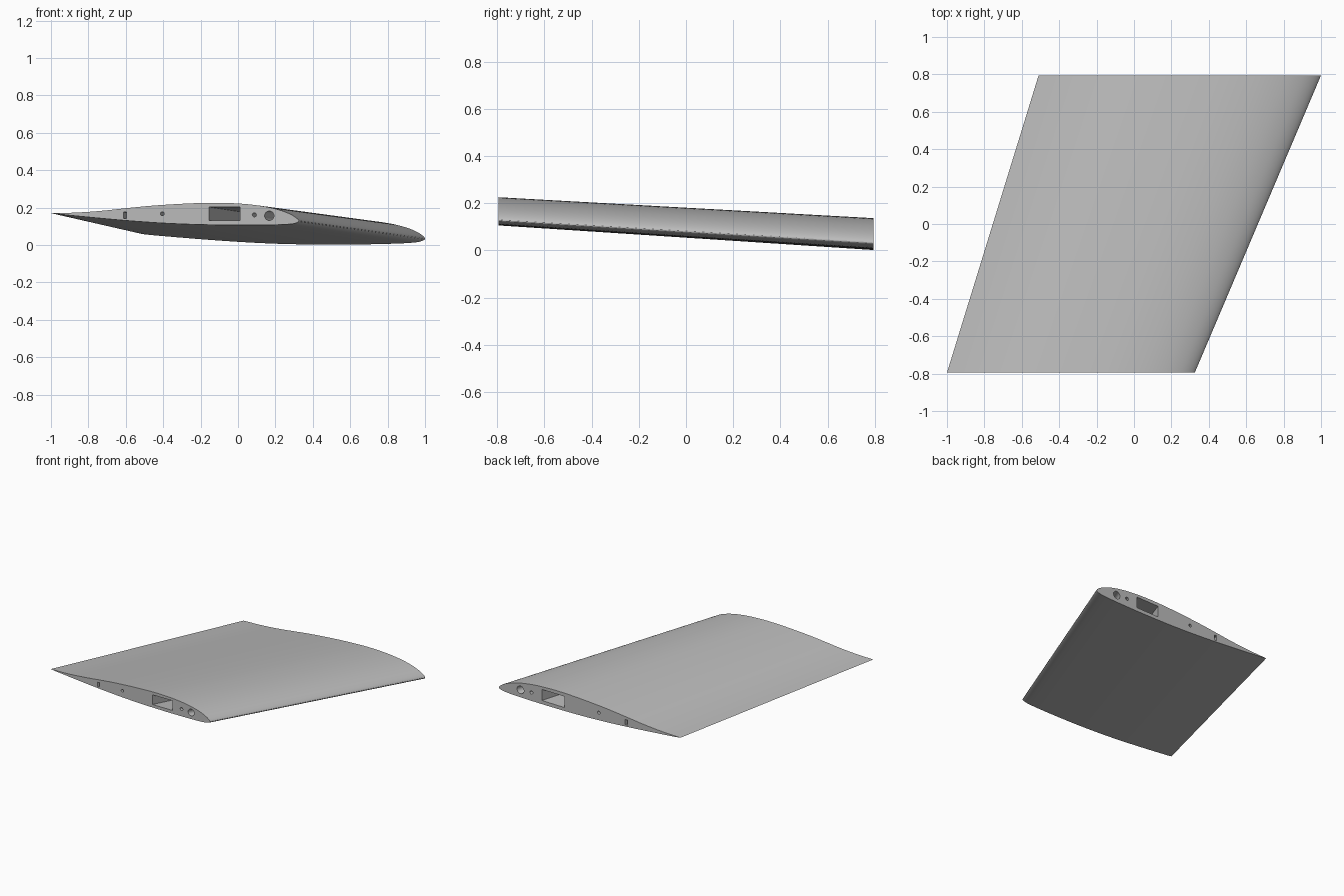
import bpy, bmesh, math
from mathutils import Vector

if "Cube" in bpy.data.objects:
    bpy.data.objects.remove(bpy.data.objects["Cube"])

HALF_SPAN = 0.795
ROOT_CHORD, TIP_CHORD = 1.325, 1.51

grey = bpy.data.materials.new("light_grey")
grey.use_nodes = True
colour = (0.5, 0.5, 0.5, 1)
grey.diffuse_color = colour
grey.node_tree.nodes["Principled BSDF"].inputs["Base Color"].default_value = colour


def place(u, w, v):
    """u: trailing to leading edge, w: height off the trailing edge, v: front to back end."""
    def mix(a, b):
        return a + (b - a) * v
    chord = mix(ROOT_CHORD, TIP_CHORD)
    x = mix(-1.0, -0.51) + chord * u
    z = mix(0.17, 0.058) + w * chord / ROOT_CHORD + 0.023 * u * v
    return Vector((x, mix(-HALF_SPAN, HALF_SPAN), z))


def loft(name, outline, v0, v1, steps):
    """Closed solid swept along the span from a (u, w) outline."""
    bm = bmesh.new()
    rings = [[bm.verts.new(place(u, w, v0 + (v1 - v0) * i / steps)) for u, w in outline]
             for i in range(steps + 1)]
    n = len(outline)
    for a, b in zip(rings, rings[1:]):
        for i in range(n):
            bm.faces.new((a[i], a[(i + 1) % n], b[(i + 1) % n], b[i]))
    bm.faces.new(rings[0])
    bm.faces.new(rings[-1])
    bmesh.ops.recalc_face_normals(bm, faces=bm.faces)
    mesh = bpy.data.meshes.new(name)
    bm.to_mesh(mesh)
    bm.free()
    obj = bpy.data.objects.new(name, mesh)
    bpy.context.collection.objects.link(obj)
    mesh.materials.append(grey)
    return obj


def smooth_curve(points, sub=5):
    """Catmull-Rom curve through the points."""
    p = [Vector(q) for q in points]
    p = [2 * p[0] - p[1]] + p + [2 * p[-1] - p[-2]]
    out = []
    for a, b, c, d in zip(p, p[1:], p[2:], p[3:]):
        for k in range(sub):
            t = k / sub
            out.append(0.5 * (2 * b + (c - a) * t + (2 * a - 5 * b + 4 * c - d) * t ** 2
                              + (3 * b - a - 3 * c + d) * t ** 3))
    return out


# Aerofoil outline: over the top to the nose, then back underneath
section = [(0, 0), (0.1, 0.003), (0.2, 0.012), (0.3, 0.026), (0.4, 0.039), (0.5, 0.048),
           (0.6, 0.054), (0.7, 0.055), (0.8, 0.047), (0.88, 0.031), (0.94, 0.009),
           (0.98, -0.016), (1, -0.041), (0.985, -0.054), (0.95, -0.06), (0.88, -0.063),
           (0.75, -0.064), (0.6, -0.061), (0.45, -0.053), (0.3, -0.039), (0.15, -0.021),
           (0, -0.001)]
wing = loft("wing_panel", smooth_curve(section), 0, 1, 1)


# Channels running along the span
def to_local(x, z):
    return (x + 1) / ROOT_CHORD, z - 0.17


def box(x0, x1, z0, z1):
    return [to_local(x, z) for x, z in ((x0, z0), (x1, z0), (x1, z1), (x0, z1))]


def circle(x, z, r, n=24):
    return [to_local(x + r * math.cos(math.tau * i / n), z + r * math.sin(math.tau * i / n))
            for i in range(n)]


channels = {
    "spar_channel": box(-0.155, 0.01, 0.13, 0.203),
    "rear_slot": box(-0.613, -0.597, 0.142, 0.176),
    "rear_pin_hole": circle(-0.405, 0.167, 0.01),
    "front_pin_hole": circle(0.087, 0.161, 0.011),
    "front_tube_hole": circle(0.167, 0.156, 0.025),
}
cutters = []
for name, outline in channels.items():
    cutter = loft(name + "_cutter", outline, -0.02, 1.02, 1)
    cutter.hide_render = True
    cutters.append(cutter)
    mod = wing.modifiers.new(name, "BOOLEAN")
    mod.operation = "DIFFERENCE"
    mod.solver = "EXACT"
    mod.object = cutter

bpy.ops.object.select_all(action="DESELECT")
bpy.context.view_layer.objects.active = wing
wing.select_set(True)
for mod in list(wing.modifiers):
    bpy.ops.object.modifier_apply(modifier=mod.name)
for cutter in cutters:
    bpy.data.objects.remove(cutter)
bpy.ops.object.shade_smooth_by_angle(angle=math.radians(30))
